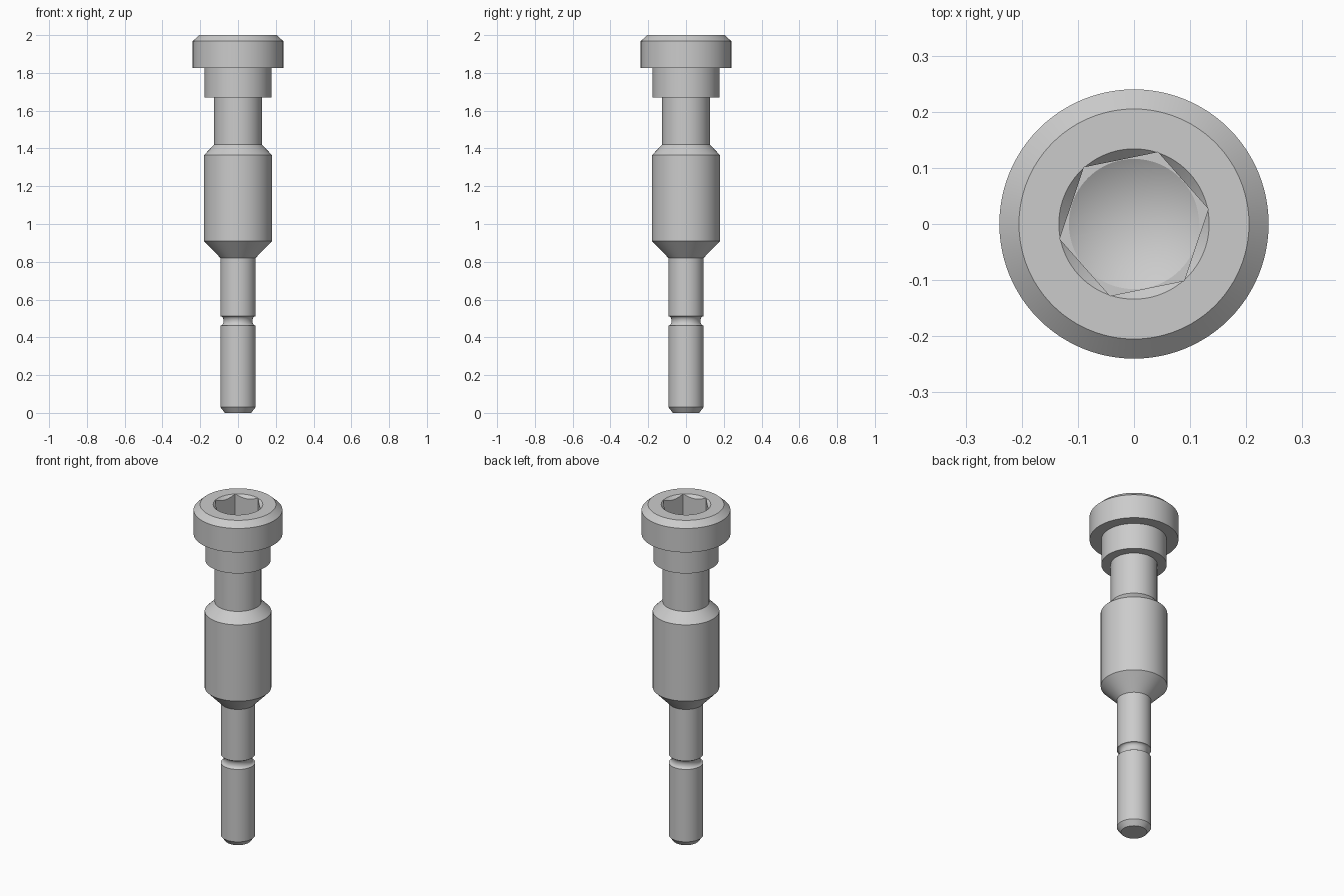
import bpy, bmesh, math

cube = bpy.data.objects.get("Cube")
if cube:
    bpy.data.objects.remove(cube)

steel = bpy.data.materials.new("grey steel")
steel.use_nodes = True
colour = (0.6, 0.6, 0.6, 1)
steel.diffuse_color = colour
steel.node_tree.nodes["Principled BSDF"].inputs["Base Color"].default_value = colour


def lathe(name, profile, steps=96, turn=0.0):
    """Closed solid turned around z from (radius, height) points; ends lie on the axis."""
    bm = bmesh.new()
    c, s = math.cos(turn), math.sin(turn)
    verts = [bm.verts.new((r * c, r * s, z)) for r, z in profile]
    edges = [bm.edges.new(pair) for pair in zip(verts, verts[1:])]
    bmesh.ops.spin(bm, geom=verts + edges, cent=(0, 0, 0), axis=(0, 0, 1),
                   angle=math.tau, steps=steps, use_merge=True)
    bmesh.ops.remove_doubles(bm, verts=bm.verts, dist=1e-5)
    bmesh.ops.recalc_face_normals(bm, faces=bm.faces)
    mesh = bpy.data.meshes.new(name)
    bm.to_mesh(mesh)
    bm.free()
    mesh.materials.append(steel)
    obj = bpy.data.objects.new(name, mesh)
    bpy.context.collection.objects.link(obj)
    return obj


# Turned pin: tip, rounded groove, thick barrel, neck, collar and chamfered head
tip_r, groove_z, groove_h, groove_depth = 0.093, 0.487, 0.025, 0.017
groove = [(tip_r - groove_depth * math.sin(a), groove_z - groove_h * math.cos(a))
          for a in (math.pi * i / 10 for i in range(11))]
profile = [(0, 0), (0.07, 0), (tip_r, 0.03), *groove,
           (tip_r, 0.82), (0.18, 0.91), (0.18, 1.365), (0.126, 1.42),
           (0.126, 1.67), (0.177, 1.67), (0.177, 1.825), (0.24, 1.825),
           (0.24, 1.968), (0.205, 2), (0, 2)]
pin = lathe("turned_pin", profile)

# Socket cutters: hexagonal hole, drilled cone below it, countersink at the mouth
floor, flat_r = 1.84, 0.116
cutters = [
    lathe("hex_cutter", [(0, floor), (0.135, floor), (0.135, 2.1), (0, 2.1)],
          steps=6, turn=math.radians(11.5)),
    lathe("drill_cutter", [(0, floor - 0.067), (flat_r, floor),
                           (flat_r, floor + 0.03), (0, floor + 0.03)]),
    lathe("countersink_cutter", [(0, 1.98), (0.114, 1.98), (0.154, 2.02), (0, 2.02)]),
]
bpy.context.view_layer.objects.active = pin
for cutter in cutters:
    cutter.hide_render = True
    mod = pin.modifiers.new(cutter.name, 'BOOLEAN')
    mod.operation = 'DIFFERENCE'
    mod.solver = 'EXACT'
    mod.object = cutter
    bpy.ops.object.modifier_apply(modifier=mod.name)
    bpy.data.objects.remove(cutter)

# Smooth turned surfaces with crisp edges
bpy.ops.object.select_all(action='DESELECT')
pin.select_set(True)
bpy.ops.object.shade_smooth_by_angle(angle=math.radians(25))
